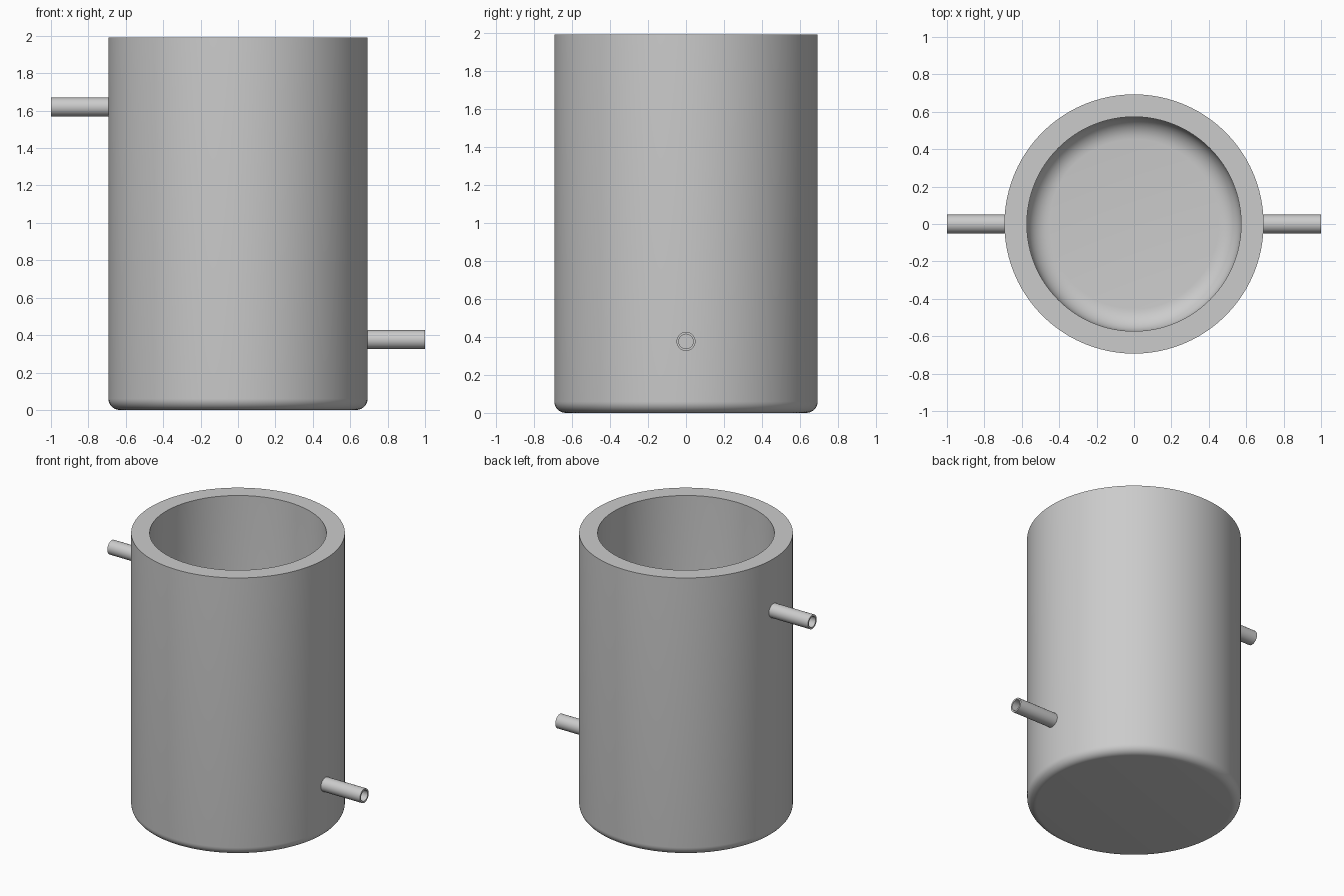
import bpy, bmesh
from math import pi, sin, cos, radians
from mathutils import Matrix, Vector

cube = bpy.data.objects.get("Cube")
if cube:
    bpy.data.objects.remove(cube, do_unlink=True)

GREY = (0.6, 0.6, 0.6, 1.0)
mat = bpy.data.materials.new("light_grey")
mat.use_nodes = True
mat.diffuse_color = GREY
mat.node_tree.nodes["Principled BSDF"].inputs["Base Color"].default_value = GREY


def lathe(name, profile, sides, matrix=Matrix(), closed=False):
    """Revolve (radius, height) points about z, then place with matrix."""
    bm = bmesh.new()
    verts = [bm.verts.new((r, 0, z)) for r, z in profile]
    pairs = list(zip(verts, verts[1:]))
    if closed:
        pairs.append((verts[-1], verts[0]))
    edges = [bm.edges.new(p) for p in pairs]
    bmesh.ops.spin(bm, geom=verts + edges, cent=(0, 0, 0), axis=(0, 0, 1),
                   angle=2 * pi, steps=sides, use_merge=True)
    bmesh.ops.remove_doubles(bm, verts=bm.verts, dist=1e-5)
    bmesh.ops.recalc_face_normals(bm, faces=bm.faces)
    bm.transform(matrix)
    mesh = bpy.data.meshes.new(name)
    bm.to_mesh(mesh)
    bm.free()
    mesh.materials.append(mat)
    obj = bpy.data.objects.new(name, mesh)
    bpy.context.collection.objects.link(obj)
    bpy.ops.object.select_all(action='DESELECT')
    obj.select_set(True)
    bpy.context.view_layer.objects.active = obj
    bpy.ops.object.shade_smooth_by_angle(angle=radians(35))
    return obj


def fillet(radius, floor, size, steps=8):
    """Rounded corner from the floor up to the wall."""
    return [(radius - size + size * sin(a), floor + size - size * cos(a))
            for a in (pi / 2 * i / steps for i in range(steps + 1))]


# Open vessel: rounded base outside, rounded floor inside
OUTER, INNER, HEIGHT, FLOOR = 0.693, 0.573, 1.99, 0.12
outside = [(0, 0)] + fillet(OUTER, 0, 0.06) + [(OUTER, HEIGHT)]
inside = [(INNER, HEIGHT)] + fillet(INNER, FLOOR, 0.12)[::-1] + [(0, FLOOR)]
lathe("vessel_body", outside + inside, 96)

# Hollow side pipes, one high on the right and one low on the left
PIPE, BORE, START, END = 0.05, 0.038, 0.65, 1.0
tube = [(PIPE, START), (PIPE, END), (BORE, END), (BORE, START)]
for name, side, z in (("upper_pipe", -1, 1.62), ("lower_pipe", 1, 0.376)):
    place = Matrix.Translation(Vector((0, 0, z))) @ Matrix.Rotation(side * pi / 2, 4, 'Y')
    lathe(name, tube, 32, place, closed=True)
